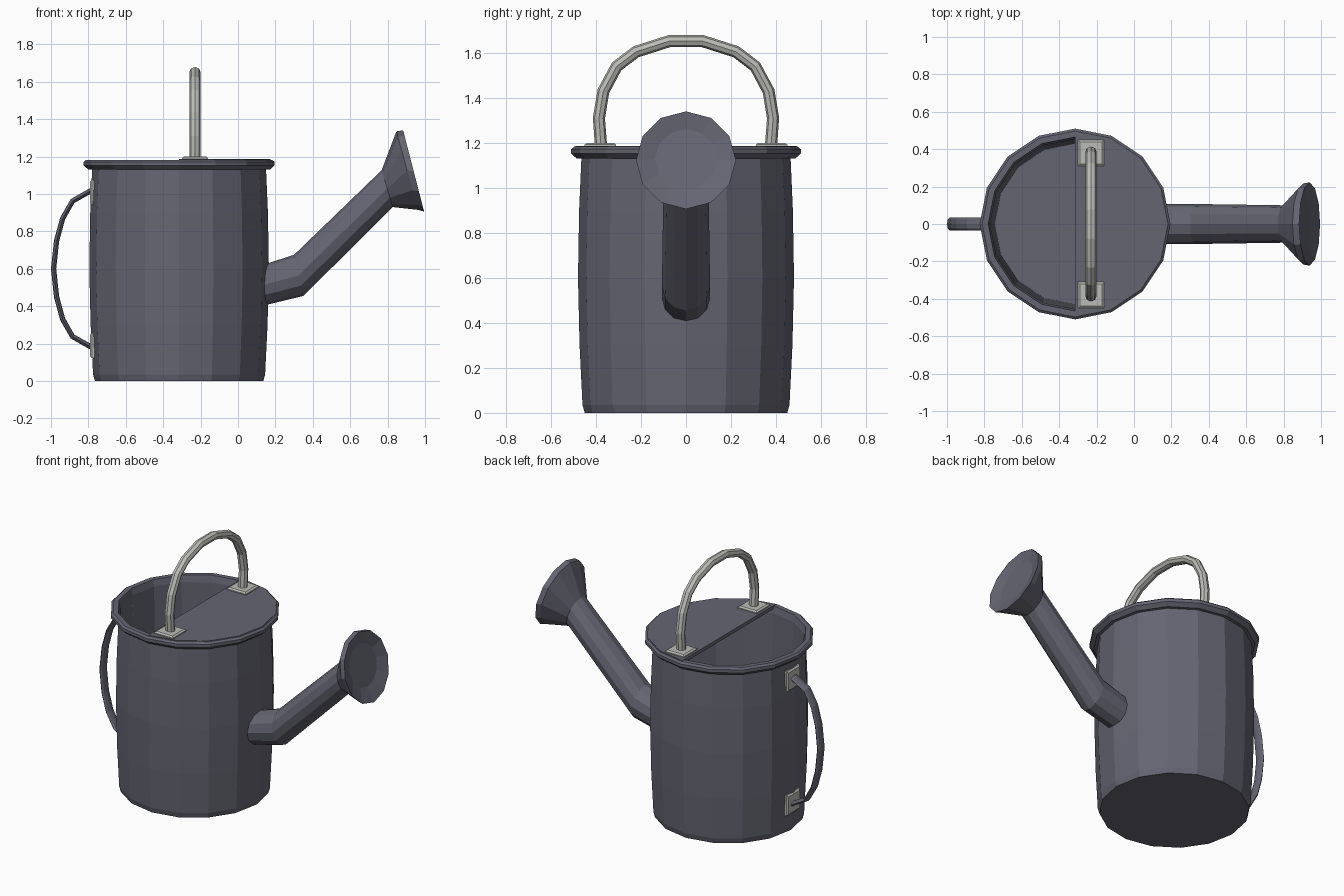
import bpy, bmesh
from math import sin, cos, pi
from mathutils import Vector as V

if "Cube" in bpy.data.objects:
    bpy.data.objects.remove(bpy.data.objects["Cube"])

CX = -0.315          # body axis


def material(name, col):
    m = bpy.data.materials.new(name)
    m.diffuse_color = (*col, 1)
    m.use_nodes = True
    m.node_tree.nodes["Principled BSDF"].inputs["Base Color"].default_value = m.diffuse_color
    return m


DARK = material("dark_metal", (0.13, 0.13, 0.17))
PALE = material("pale_metal", (0.5, 0.5, 0.47))


def finish(name, bm, mat):
    bmesh.ops.recalc_face_normals(bm, faces=bm.faces)
    me = bpy.data.meshes.new(name)
    bm.to_mesh(me)
    bm.free()
    me.materials.append(mat)
    ob = bpy.data.objects.new(name, me)
    bpy.context.collection.objects.link(ob)
    return ob


def loft(name, sections, n, mat):
    """Skin elliptical rings (centre, half-axis a, half-axis b), capped at both ends."""
    bm = bmesh.new()
    rings = [[bm.verts.new(c + a * cos(2 * pi * i / n) + b * sin(2 * pi * i / n))
              for i in range(n)] for c, a, b in sections]
    for r, s in zip(rings, rings[1:]):
        for i in range(n):
            j = (i + 1) % n
            bm.faces.new((r[i], r[j], s[j], s[i]))
    bm.faces.new(rings[0])
    bm.faces.new(rings[-1])
    return finish(name, bm, mat)


def tube(name, path, side, thick, width, mat):
    """Eight-sided tube along a planar path; side is the plane normal."""
    pts = [V(p) for p in path]
    secs = []
    for i, p in enumerate(pts):
        t = V((0, 0, 0))
        if i > 0:
            t += (p - pts[i - 1]).normalized()
        if i < len(pts) - 1:
            t += (pts[i + 1] - p).normalized()
        secs.append((p, t.cross(side).normalized() * thick, side * width))
    return loft(name, secs, 8, mat)


def plate(name, centre, normal, u, v, half, height):
    """Square mounting plate with a slightly tapered top."""
    c = V(centre)
    d = 2 ** 0.5
    secs = []
    for h, s in ((0, half), (height * 0.6, half), (height, half * 0.85)):
        secs.append((c + normal * h, (u + v) * s, (v - u) * s))
    return loft(name, secs, 4, PALE)


X, Y, Z = V((1, 0, 0)), V((0, 1, 0)), V((0, 0, 1))

# Body: outer wall, rolled rim, inner wall down to the floor
profile = [(0.45, 0), (0.46, 0.035), (0.473, 0.3), (0.48, 0.6), (0.475, 0.9),
           (0.465, 1.13), (0.485, 1.13), (0.51, 1.152), (0.51, 1.172),
           (0.497, 1.183), (0.465, 1.183), (0.455, 1.14), (0.43, 0.03)]
loft("body", [(V((CX, 0, z)), X * r, Y * r) for r, z in profile], 16, DARK)

# Half lid over the spout side
bm = bmesh.new()
half = [(CX + 0.49 * cos(pi * (i / 8 - 0.5)), 0.49 * sin(pi * (i / 8 - 0.5))) for i in range(9)]
f = bm.faces.new([bm.verts.new((x, y, 1.163)) for x, y in half])
ext = bmesh.ops.extrude_face_region(bm, geom=[f], use_keep_orig=True)
for g in ext["geom"]:
    if isinstance(g, bmesh.types.BMVert):
        g.co.z = 1.186
finish("half_lid", bm, DARK)

# Spout and rose: each section is (top x, top z, bottom x, bottom z, half width)
spout_rows = [(0.13, 0.62, 0.13, 0.402, 0.107), (0.30, 0.675, 0.35, 0.455, 0.107),
              (0.768, 1.127, 0.827, 0.93, 0.10), (0.847, 1.335, 0.962, 0.915, 0.217),
              (0.883, 1.34, 0.995, 0.906, 0.222), (0.88, 1.262, 0.947, 0.995, 0.138)]
secs = []
for tx, tz, bx, bz, w in spout_rows:
    top, bot = V((tx, 0, tz)), V((bx, 0, bz))
    secs.append(((top + bot) / 2, (top - bot) / 2, Y * w))
loft("spout", secs, 12, DARK)

# Carrying handle arching across the top
arc = [(0.378, 1.19), (0.387, 1.31), (0.367, 1.43), (0.308, 1.54), (0.222, 1.605), (0.075, 1.652)]
arc += [(-y, z) for y, z in reversed(arc)]
tube("top_handle", [(-0.23, y, z) for y, z in arc], X, 0.027, 0.03, PALE)
for s, tag in ((1, "back"), (-1, "front")):
    plate("top_plate_" + tag, (-0.23, s * 0.38, 1.18), Z, X, Y, 0.07, 0.02)

# Rear grip, symmetric about its middle height
grip = [(-0.77, 0.425), (-0.80, 0.41), (-0.885, 0.362), (-0.938, 0.268), (-0.97, 0.15), (-0.986, 0)]
path = [(x, 0, 0.6 + h) for x, h in grip] + [(x, 0, 0.6 - h) for x, h in reversed(grip[:-1])]
tube("rear_grip", path, Y, 0.014, 0.035, DARK)
for z, tag in ((1.008, "upper"), (0.19, "lower")):
    plate("grip_plate_" + tag, (-0.768, 0, z), -X, Y, Z, 0.068, 0.023)
